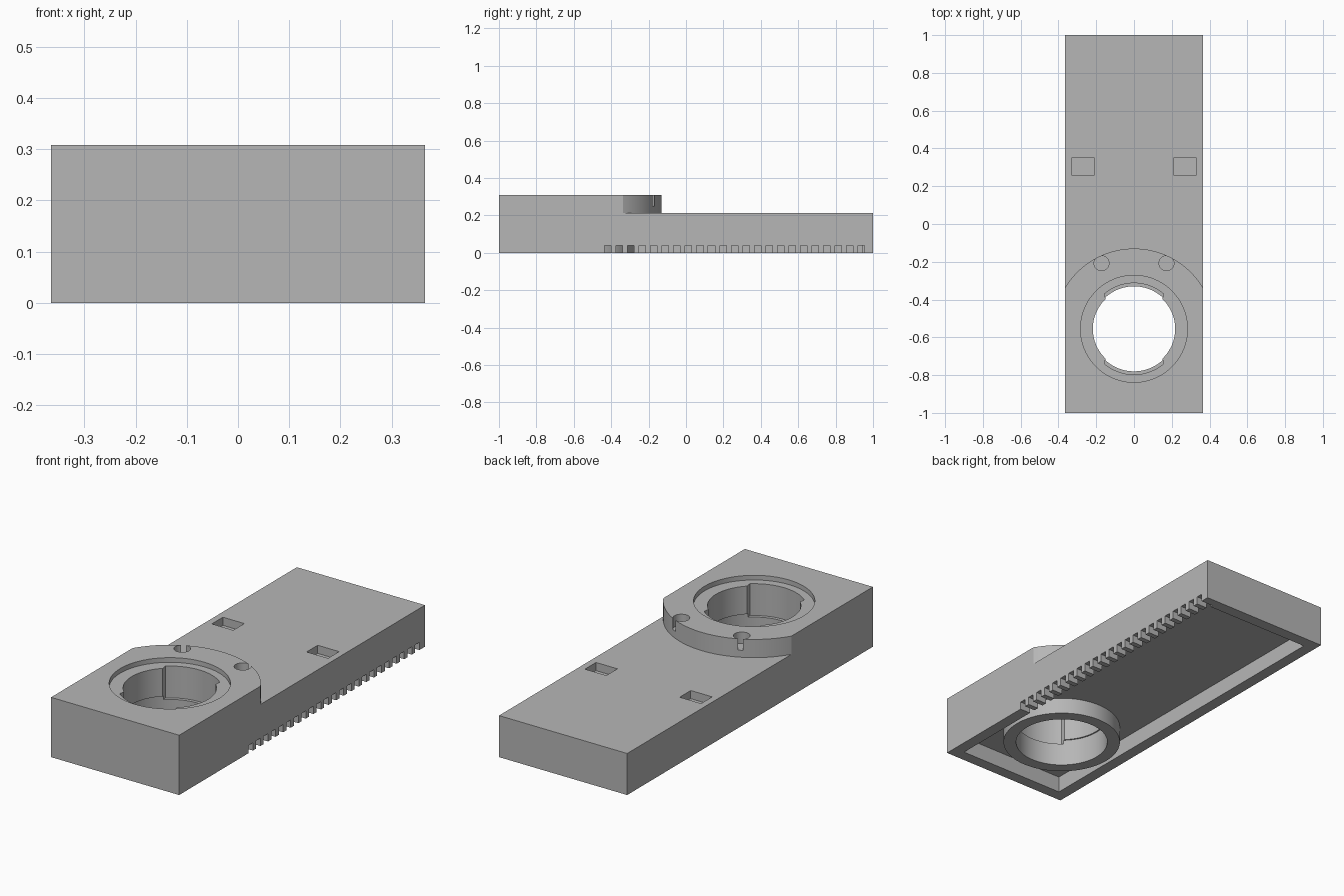
import bpy, bmesh
from math import cos, sin, radians, acos, degrees

if "Cube" in bpy.data.objects:
    bpy.data.objects.remove(bpy.data.objects["Cube"])

# Single matte grey
grey = bpy.data.materials.new("plain_grey")
grey.use_nodes = True
COLOUR = (0.47, 0.47, 0.47, 1)
grey.diffuse_color = COLOUR
grey.node_tree.nodes["Principled BSDF"].inputs["Base Color"].default_value = COLOUR

HALF_W, TOP, DECK = 0.365, 0.308, 0.214
RIM, ROOF = 0.06, 0.084
BORE_Y = -0.555


def arc(r, a0, a1, steps, cx=0, cy=BORE_Y):
    """Points along an arc, angles in degrees."""
    return [(cx + r * cos(radians(a0 + (a1 - a0) * i / steps)),
             cy + r * sin(radians(a0 + (a1 - a0) * i / steps))) for i in range(steps + 1)]


def circle(r, cx=0, cy=BORE_Y, steps=96):
    return arc(r, 0, 360, steps, cx, cy)[:-1]


def rect(x0, x1, y0, y1):
    return [(x0, y0), (x1, y0), (x1, y1), (x0, y1)]


def prism(name, outlines, z0, z1):
    """Extrude one or more closed outlines from z0 to z1."""
    bm = bmesh.new()
    for pts in outlines:
        base = bm.faces.new([bm.verts.new((x, y, z0)) for x, y in pts])
        ext = bmesh.ops.extrude_face_region(bm, geom=[base])["geom"]
        for v in ext:
            if isinstance(v, bmesh.types.BMVert):
                v.co.z = z1
    bmesh.ops.recalc_face_normals(bm, faces=bm.faces)
    mesh = bpy.data.meshes.new(name)
    bm.to_mesh(mesh)
    bm.free()
    mesh.materials.append(grey)
    ob = bpy.data.objects.new(name, mesh)
    bpy.context.collection.objects.link(ob)
    return ob


def combine(target, tool, operation):
    """Apply a boolean and discard the tool."""
    mod = target.modifiers.new(operation.lower(), "BOOLEAN")
    mod.operation, mod.solver, mod.object = operation, "EXACT", tool
    bpy.context.view_layer.objects.active = target
    bpy.ops.object.modifier_apply(modifier=mod.name)
    bpy.data.objects.remove(tool)


def cut(name, outlines, z0, z1):
    combine(housing, prism(name, outlines, z0, z1), "DIFFERENCE")


# Main block
housing = prism("housing", [rect(-HALF_W, HALF_W, -1, 1)], 0, TOP)

# Lower deck behind the rounded raised platform
cut("deck_cut", [[(-0.385, 1.2)] + arc(0.425, 155, 25, 64) + [(0.385, 1.2)]], DECK, 0.6)

# Hollow underside
cut("cavity_cut", [rect(-HALF_W + RIM, HALF_W - RIM, -1 + RIM, 1 - RIM)], -0.1, ROOF)

# Collar hanging below the bore
combine(housing, prism("collar", [circle(0.287)], 0, 0.12), "UNION")

# Stepped bore: counterbore, keyed upper bore, wider lower bore
cut("counterbore_cut", [circle(0.283)], 0.284, 0.5)
key = degrees(acos(0.155 / 0.242))
keyed = (arc(0.242, key, 180 - key, 32) + arc(0.218, 180 - key + 4, 180 + key - 4, 32)
         + arc(0.242, 180 + key, 360 - key, 32) + arc(0.218, 4 - key, key - 4, 32))
cut("keyed_bore_cut", [keyed], 0.12, 0.5)
cut("lower_bore_cut", [circle(0.225)], -0.1, 0.14)

# Pin holes breaking through the platform edge
cut("pin_hole_cut", [circle(0.0395, s * 0.172, -0.208, 32) for s in (-1, 1)], 0.25, 0.5)

# Blind rectangular pockets in the deck
cut("pocket_cut", [rect(s * 0.27 - 0.061, s * 0.27 + 0.061, 0.26, 0.35) for s in (-1, 1)],
    0.172, 0.5)

# Row of vent notches along the lower edge of one side
notches = []
for i in range(23):
    y = -0.418 + i * 0.0616
    notches.append(rect(HALF_W - RIM - 0.01, HALF_W + 0.05, y - 0.0175, y + 0.0175))
cut("notch_cut", notches, -0.1, 0.04)

# Smooth round walls, sharp corners
bpy.ops.object.select_all(action="DESELECT")
housing.select_set(True)
bpy.context.view_layer.objects.active = housing
bpy.ops.object.shade_smooth_by_angle(angle=radians(30))
